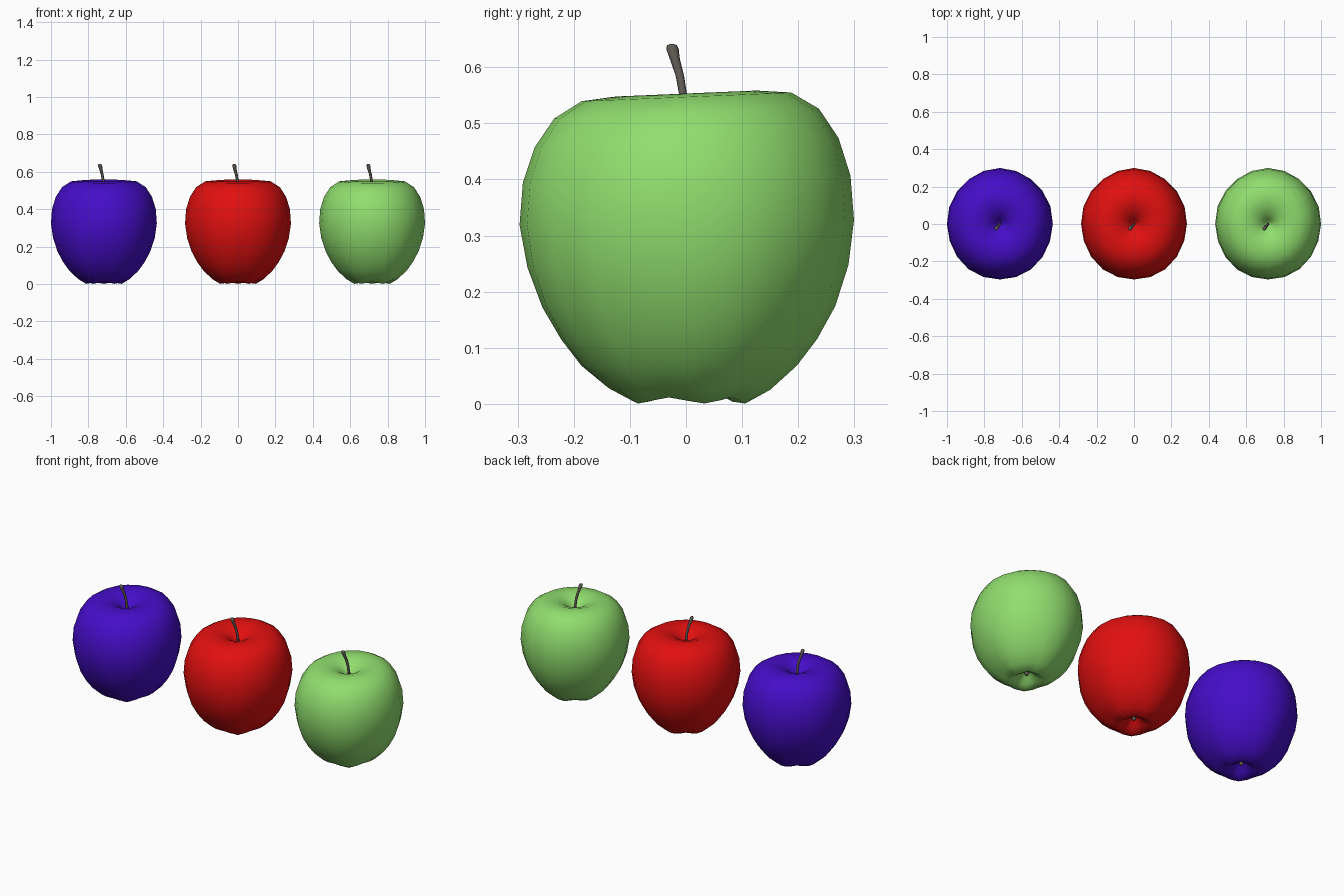
import bpy, bmesh
from math import sin, cos, pi
from mathutils import Vector

if "Cube" in bpy.data.objects:
    bpy.data.objects.remove(bpy.data.objects["Cube"])

SEG = 20
# body profile (radius, height) from the calyx hollow up to the stem hollow
PROFILE = [(0.012, 0.058), (0.03, 0.045), (0.058, 0.02), (0.08, 0.009), (0.102, 0.006),
           (0.145, 0.028), (0.192, 0.068), (0.228, 0.115), (0.261, 0.173), (0.286, 0.245),
           (0.298, 0.323), (0.292, 0.4), (0.271, 0.465), (0.236, 0.517), (0.187, 0.547),
           (0.125, 0.553), (0.075, 0.538), (0.042, 0.517), (0.02, 0.493), (0.008, 0.475)]


def material(name, rgb):
    m = bpy.data.materials.new(name)
    m.diffuse_color = (*rgb, 1)
    m.use_nodes = True
    m.node_tree.nodes["Principled BSDF"].inputs["Base Color"].default_value = m.diffuse_color
    return m


def skin(name, rings, mat, x):
    """Join rings of points into a closed smooth tube."""
    bm = bmesh.new()
    loops = [[bm.verts.new(p) for p in ring] for ring in rings]
    for a, b in zip(loops, loops[1:]):
        n = len(a)
        for i in range(n):
            j = (i + 1) % n
            bm.faces.new((a[i], a[j], b[j], b[i]))
    bm.faces.new(loops[0][::-1])
    bm.faces.new(loops[-1])
    bmesh.ops.recalc_face_normals(bm, faces=bm.faces)
    for f in bm.faces:
        f.smooth = True
    me = bpy.data.meshes.new(name)
    bm.to_mesh(me)
    bm.free()
    me.materials.append(mat)
    ob = bpy.data.objects.new(name, me)
    ob.location.x = x
    bpy.context.collection.objects.link(ob)
    return ob


def body_ring(r, z):
    """Slightly oval ring with five soft lobes, strongest near the base."""
    lobe = 0.004 + 0.032 * max(0, 1 - z / 0.33)
    ripple = 0.006 * max(0, 1 - z / 0.06) if r > 0.05 else 0
    ring = []
    for i in range(SEG):
        t = 2 * pi * i / SEG
        k = cos(5 * (t - pi / 2))
        rr = r * (1 + lobe * k)
        x, y = 0.95 * rr * cos(t), rr * sin(t)
        ring.append((x, y, z - ripple * k + 0.042 * y * (z / 0.55) ** 2))
    return ring


def round_ring(c, r, n=8):
    return [Vector(c) + Vector((r * cos(2 * pi * i / n), r * sin(2 * pi * i / n), 0))
            for i in range(n)]


# curved stem flaring at the tip, and the small calyx under the fruit
STEM = [((0, 0, 0.46), 0.008), ((0, 0, 0.51), 0.007), ((-0.003, -0.005, 0.55), 0.007),
        ((-0.009, -0.011, 0.585), 0.0075), ((-0.017, -0.02, 0.615), 0.009),
        ((-0.02, -0.024, 0.632), 0.011), ((-0.021, -0.025, 0.639), 0.009),
        ((-0.021, -0.025, 0.641), 0.004)]
CALYX = [((0, 0, 0.065), 0.012), ((0, 0, 0.045), 0.011), ((0, 0, 0.035), 0.006)]

wood = material("stem_brown", (0.12, 0.105, 0.09))
for label, x, rgb in (("blue", -0.717, (0.06, 0.004, 0.58)),
                      ("red", 0, (0.76, 0.005, 0.005)),
                      ("green", 0.717, (0.28, 0.73, 0.156))):
    skin(label + "_apple", [body_ring(*p) for p in PROFILE], material(label + "_skin", rgb), x)
    skin(label + "_stem", [round_ring(*p) for p in STEM], wood, x)
    skin(label + "_calyx", [round_ring(*p) for p in CALYX], wood, x)
